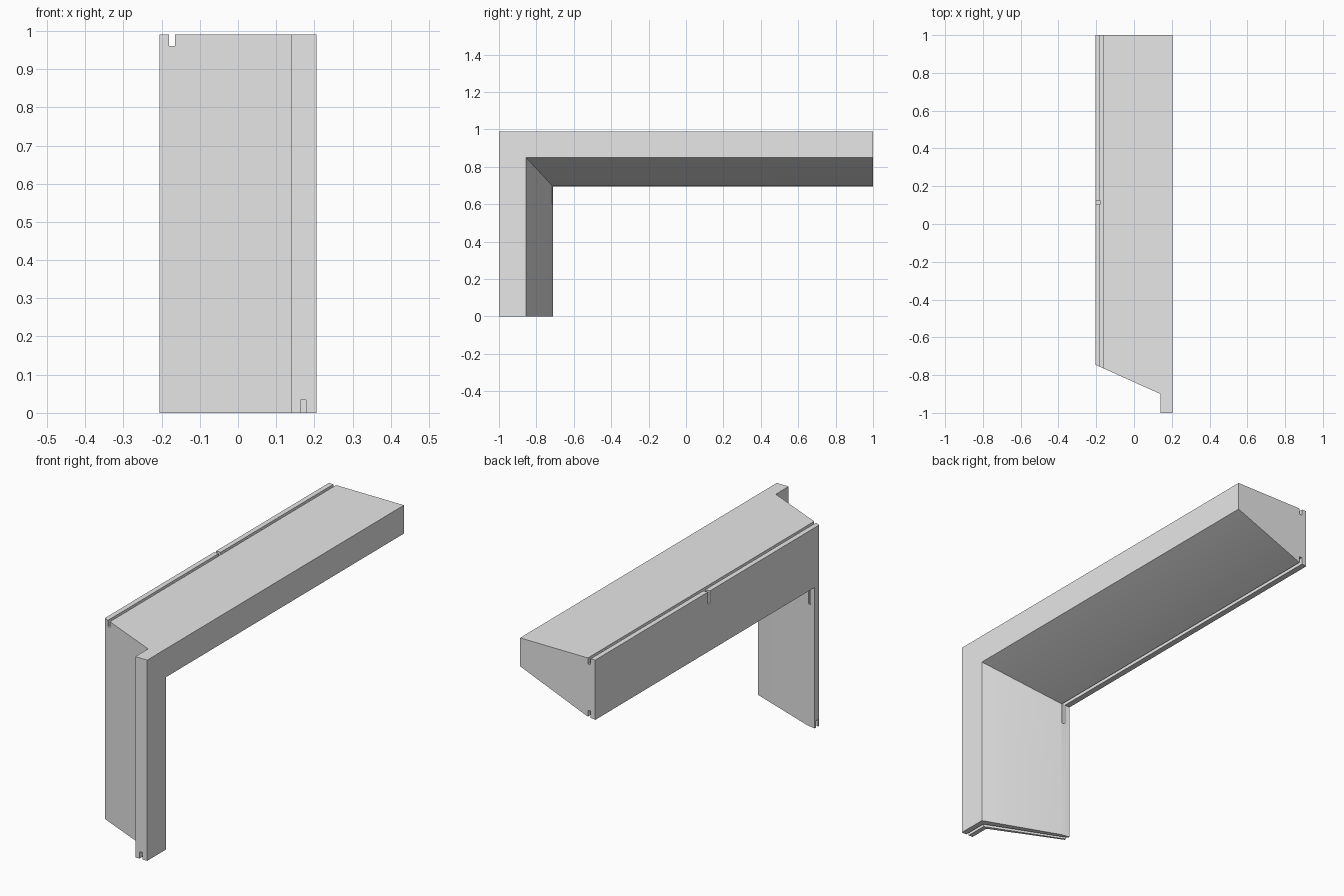
import bpy, bmesh, math

cube = bpy.data.objects.get("Cube")
if cube:
    bpy.data.objects.remove(cube, do_unlink=True)

W, H, BACK = 0.205, 0.99, 1.0      # half width, height, rear end

grey = bpy.data.materials.new("plain grey")
grey.use_nodes = True
grey.diffuse_color = (0.8, 0.8, 0.8, 1)
grey.node_tree.nodes["Principled BSDF"].inputs["Base Color"].default_value = (0.8, 0.8, 0.8, 1)


def make_object(name, bm):
    bmesh.ops.recalc_face_normals(bm, faces=bm.faces)
    mesh = bpy.data.meshes.new(name)
    bm.to_mesh(mesh)
    bm.free()
    mesh.materials.append(grey)
    obj = bpy.data.objects.new(name, mesh)
    bpy.context.collection.objects.link(obj)
    return obj


def prism(name, outline, z0, z1):
    bm = bmesh.new()
    base = bm.faces.new([bm.verts.new((x, y, z0)) for x, y in outline])
    top = bmesh.ops.extrude_face_region(bm, geom=[base])["geom"]
    bmesh.ops.translate(bm, vec=(0, 0, z1 - z0),
                        verts=[v for v in top if isinstance(v, bmesh.types.BMVert)])
    return make_object(name, bm)


def box(name, x0, x1, y0, y1, z0, z1):
    return prism(name, [(x0, y0), (x1, y0), (x1, y1), (x0, y1)], z0, z1)


# Mitred leg and beam: outer outline, and inner edges given as (x, y, z)
outer = [(W, -1), (0.14, -1), (0.14, -0.9), (-W, -0.745)]
inner = [(-W, -0.71, 0.695), (-0.16, -0.718, 0.702), (W, -0.855, 0.85)]
bm = bmesh.new()
low = [bm.verts.new((x, y, 0)) for x, y in outer]
high = [bm.verts.new((x, y, H)) for x, y in outer]
foot = [bm.verts.new((x, y, 0)) for x, y, z in inner]
mitre = [bm.verts.new(p) for p in inner]
end = [bm.verts.new((x, BACK, z)) for x, y, z in inner]
corner_r = bm.verts.new((-W, BACK, H))
corner_l = bm.verts.new((W, BACK, H))

bm.faces.new(low + foot)
bm.faces.new(high + [corner_r, corner_l])
bm.faces.new(end + [corner_l, corner_r])
for i in range(len(outer) - 1):
    bm.faces.new([low[i], low[i + 1], high[i + 1], high[i]])
for i in range(len(inner) - 1):
    bm.faces.new([foot[i], foot[i + 1], mitre[i + 1], mitre[i]])
    bm.faces.new([mitre[i], mitre[i + 1], end[i + 1], end[i]])
bm.faces.new([low[0], foot[2], mitre[2], end[2], corner_l, high[0]])
bm.faces.new([low[3], foot[0], mitre[0], end[0], corner_r, high[3]])
frame = make_object("leg_and_beam", bm)

# Grooves along the beam, the small notch, and the bent groove under the leg
h = 0.0075
slope = -0.42
path = [(0.1705, -1.1), (0.1705, -0.885), (-0.25, -0.885 - slope * 0.4205)]
side_a = [(path[0][0] + h, path[0][1]), (path[1][0] + h, path[1][1] + h), (path[2][0], path[2][1] + h)]
side_b = [(path[2][0], path[2][1] - h), (path[1][0] - h, path[1][1] - h), (path[0][0] - h, path[0][1])]
cutters = [
    box("top_groove", -0.18, -0.165, -1.1, 1.1, 0.96, 1.1),
    box("lower_groove", -0.18, -0.165, -0.726, 1.1, 0.6, 0.732),
    box("side_notch", -0.25, -0.1775, 0.107, 0.122, 0.93, 1.1),
    prism("leg_groove", side_a + side_b, -0.1, 0.034),
]
bpy.ops.object.select_all(action='DESELECT')
bpy.context.view_layer.objects.active = frame
frame.select_set(True)
for cutter in cutters:
    cutter.hide_render = True
    mod = frame.modifiers.new(cutter.name, 'BOOLEAN')
    mod.operation = 'DIFFERENCE'
    mod.solver = 'EXACT'
    mod.object = cutter
    bpy.ops.object.modifier_apply(modifier=mod.name)
    bpy.data.objects.remove(cutter, do_unlink=True)

bpy.ops.object.shade_smooth_by_angle(angle=math.radians(30))
